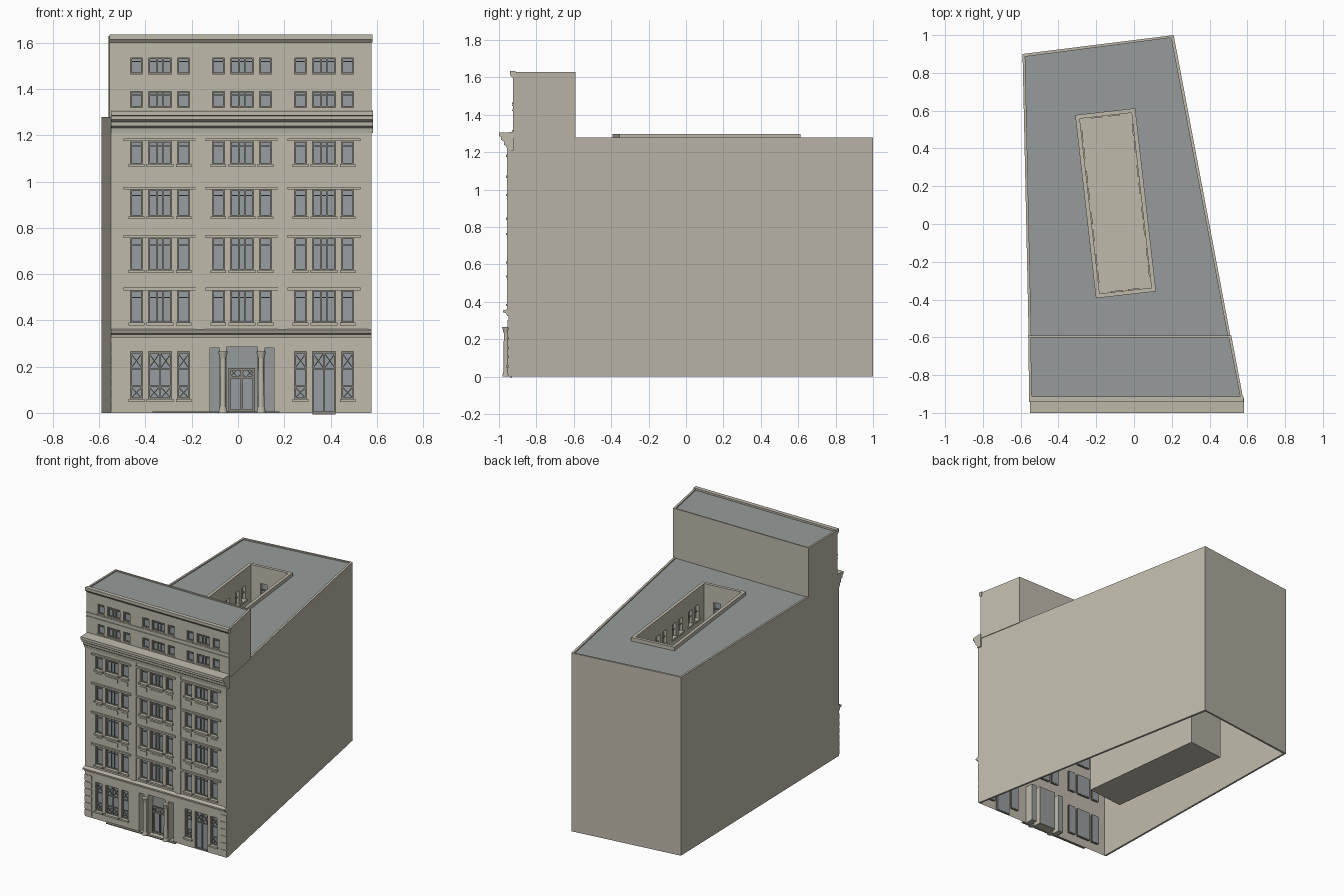
import bpy, bmesh, math
from mathutils import Matrix, Vector

if "Cube" in bpy.data.objects:
    bpy.data.objects.remove(bpy.data.objects["Cube"], do_unlink=True)


def material(name, r, g, b):
    m = bpy.data.materials.new(name)
    m.use_nodes = True
    m.diffuse_color = (r, g, b, 1)
    m.node_tree.nodes["Principled BSDF"].inputs["Base Color"].default_value = (r, g, b, 1)
    return m


STONE = material("stone", 0.52, 0.49, 0.41)
ROOF = material("roof_grey", 0.31, 0.33, 0.325)
GLASS = material("window_glass", 0.31, 0.34, 0.36)
FRAME = material("window_frame", 0.25, 0.24, 0.2)


def finish(bm, name, *mats, matrix=Matrix()):
    bmesh.ops.remove_doubles(bm, verts=bm.verts, dist=1e-5)
    me = bpy.data.meshes.new(name)
    bm.to_mesh(me)
    bm.free()
    for m in mats:
        me.materials.append(m)
    ob = bpy.data.objects.new(name, me)
    ob.matrix_world = matrix
    bpy.context.collection.objects.link(ob)
    return ob


def face(bm, pts, mat=0):
    f = bm.faces.new([bm.verts.new(p) for p in pts])
    f.material_index = mat


def prism(bm, pts, offset):
    """Closed solid: a polygon swept along an offset."""
    a = [Vector(p) for p in pts]
    b = [p + Vector(offset) for p in a]
    tmp = bmesh.new()
    face(tmp, a)
    face(tmp, b[::-1])
    for i in range(len(a)):
        j = (i + 1) % len(a)
        face(tmp, [a[i], b[i], b[j], a[j]])
    bmesh.ops.remove_doubles(tmp, verts=tmp.verts, dist=1e-6)
    bmesh.ops.recalc_face_normals(tmp, faces=tmp.faces)
    for f in tmp.faces:
        face(bm, [v.co for v in f.verts])
    tmp.free()


def box(bm, x0, x1, y0, y1, z0, z1):
    prism(bm, [(x0, y0, z0), (x1, y0, z0), (x1, y0, z1), (x0, y0, z1)], (0, y1 - y0, 0))


def boxes(name, items, mat, matrix=Matrix()):
    bm = bmesh.new()
    for it in items:
        box(bm, *it)
    return finish(bm, name, mat, matrix=matrix)


def bar(bm, p, q, y, w=0.005, d=0.006):
    """Flat bar between two (x, z) points on a plane facing the front."""
    p, q = Vector((p[0], y, p[1])), Vector((q[0], y, q[1]))
    s = (q - p).normalized().cross(Vector((0, 1, 0))) * w / 2
    prism(bm, [p + s, q + s, q - s, p - s], (0, d, 0))


def moulding(name, profile, x0, x1):
    bm = bmesh.new()
    prism(bm, [(x0, y, z) for y, z in profile], (x1 - x0, 0, 0))
    return finish(bm, name, STONE)


def pierced_wall(name, x0, x1, z0, z1, rects, depth, matrix, back=GLASS):
    """Wall sheet facing -y with recessed, coloured openings."""
    bm = bmesh.new()
    xs = sorted({x0, x1, *(v for r in rects for v in r[:2])})
    zs = sorted({z0, z1, *(v for r in rects for v in r[2:])})
    for a, b in zip(xs, xs[1:]):
        for c, d in zip(zs, zs[1:]):
            mx, mz = (a + b) / 2, (c + d) / 2
            if not any(r[0] < mx < r[1] and r[2] < mz < r[3] for r in rects):
                face(bm, [(a, 0, c), (b, 0, c), (b, 0, d), (a, 0, d)])
    for a, b, c, d in rects:
        ring = [(a, c), (b, c), (b, d), (a, d)]
        face(bm, [(x, depth, z) for x, z in ring], 1)
        for (p, q), (r, s) in zip(ring, ring[1:] + ring[:1]):
            face(bm, [(p, 0, q), (p, depth, q), (r, depth, s), (r, 0, s)])
    return finish(bm, name, STONE, back, matrix=matrix)


def side_walls(name, outer, inner, z0, z1):
    """Thick walls along an open plan line."""
    bm = bmesh.new()
    for i in range(len(outer) - 1):
        quad = [outer[i], outer[i + 1], inner[i + 1], inner[i]]
        prism(bm, [(x, y, z0) for x, y in quad], (0, 0, z1 - z0))
    return finish(bm, name, STONE)


T = 0.014
FRONT, ATTIC = -0.95, -0.925
L, R = -0.55, 0.578
BAYS = (-0.337, 0.017, 0.372)
FLOORS = ((0.39, 0.53), (0.617, 0.757), (0.85, 0.965), (1.075, 1.175))
ATTIC_FLOORS = ((1.32, 1.39), (1.465, 1.535))
PARTS = ((-0.128, -0.076), (-0.05, 0.05), (0.076, 0.128))

# Window openings
main_win = [(c + a, c + b, *f) for c in BAYS for a, b in PARTS for f in FLOORS]
attic_win = [(c + a, c + b, *f) for c in BAYS for a, b in PARTS for f in ATTIC_FLOORS]
ground_win = [(c + a, c + b, 0.06, 0.265) for c in (BAYS[0], BAYS[2]) for a, b in PARTS]
ground_win[4] = (*ground_win[4][:2], 0.0, 0.265)

# Entrance openings
portal = [(-0.12, -0.08, 0, 0.28), (-0.05, 0.085, 0, 0.285), (0.115, 0.155, 0, 0.28)]

pierced_wall("front_wall", L, R, 0.3, 1.28, main_win, 0.02, Matrix.Translation((0, FRONT, 0)))
for n, a, b, wins in (("left", L, -0.16, ground_win[:3]), ("right", 0.19, R, ground_win[3:])):
    pierced_wall("ground_wall_" + n, a, b, 0, 0.3, wins, 0.02, Matrix.Translation((0, FRONT, 0)))
pierced_wall("entrance_wall", -0.16, 0.19, 0, 0.3, portal, 0.06,
             Matrix.Translation((0, FRONT, 0)), ROOF)
pierced_wall("attic_front_wall", -0.555, R, 1.28, 1.62, attic_win, 0.015,
             Matrix.Translation((0, ATTIC, 0)))

# Side and back walls
side_walls("main_walls", [(L, FRONT), (-0.59, 0.9), (0.21, 1), (R, FRONT)],
           [(L + T, FRONT), (-0.59 + T, 0.9 - T), (0.21 - T, 1 - T), (R - T, FRONT)], 0, 1.28)
side_walls("attic_walls", [(-0.555, ATTIC), (-0.56, -0.59), (0.515, -0.59), (R, ATTIC)],
           [(-0.555 + T, ATTIC), (-0.56 + T, -0.6), (0.515 - T, -0.6), (R - T, ATTIC)], 1.275, 1.63)

# Roofs, the main one with a hole for the light court
COURT = Matrix.Translation((-0.0975, 0.11, 0)) @ Matrix.Rotation(0.113, 4, 'Z')
CX, CY = 0.142, 0.47
hole = [COURT @ Vector((x, y, 1.272)) for x, y in ((-CX, -CY), (-CX, CY), (CX, CY), (CX, -CY))]
rim = [Vector((x, y, 1.272)) for x, y in ((L, FRONT), (-0.58, 0.895), (0.2, 0.99), (R - 0.008, FRONT))]
bm = bmesh.new()
for i in range(4):
    j = (i + 1) % 4
    face(bm, [rim[i], hole[i], hole[j], rim[j]])
bmesh.ops.recalc_face_normals(bm, faces=bm.faces)
finish(bm, "main_roof", ROOF)
bm = bmesh.new()
face(bm, [(-0.55, ATTIC, 1.622), (0.57, ATTIC, 1.622), (0.508, -0.595, 1.622), (-0.553, -0.595, 1.622)])
finish(bm, "attic_roof", ROOF)

# Light court: floor, walls with windows, coping and sills
boxes("court_floor", [(-CX, CX, -CY, CY, 0.01, 0.02)], STONE, COURT)
for name, angle, half, dist, centres in (
        ("west", math.pi / 2, CY, CX, (-0.33, -0.11, 0.11, 0.33)),
        ("east", -math.pi / 2, CY, CX, (-0.33, -0.11, 0.11, 0.33)),
        ("north", 0, CX, CY, (0,)), ("south", math.pi, CX, CY, (0,))):
    m = COURT @ Matrix.Rotation(angle, 4, 'Z') @ Matrix.Translation((0, dist, 0))
    wins = [(c + s * 0.045 - 0.025, c + s * 0.045 + 0.025, *f)
            for c in centres for s in (-1, 1) for f in FLOORS]
    pierced_wall("court_wall_" + name, -half, half, 0.02, 1.28, wins, 0.02, m)
    boxes("court_sills_" + name, [(a - 0.006, b + 0.006, -0.01, 0.005, z - 0.012, z)
                                  for a, b, z, _ in wins], STONE, m)
    boxes("court_frames_" + name, [(a, b, 0.01, 0.019, (z + t) / 2 - 0.004, (z + t) / 2 + 0.004)
                                   for a, b, z, t in wins], FRAME, m)
    boxes("court_coping_" + name, [(-half - 0.018, half + 0.018, -0.004, 0.018, 1.27, 1.298)], STONE, m)

# Window frames, mullions and transoms
bm = bmesh.new()
for wins, y in ((main_win + ground_win, FRONT + 0.012), (attic_win, ATTIC + 0.007)):
    for a, b, c, d in wins:
        for p, q in (((a, c), (a, d)), ((b, c), (b, d)), ((a, c), (b, c)), ((a, d), (b, d))):
            bar(bm, p, q, y, 0.012)
        if b - a > 0.08:
            mid = (a + b) / 2
            for x in (mid - 0.012, mid + 0.012) if c > 0.3 else (mid,):
                bar(bm, (x, c), (x, d), y, 0.006)
        if c > 0.3:
            t = d - (d - c) * 0.22
            bar(bm, (a, t), (b, t), y, 0.005)
# Crossed lattice panels on the ground floor
for a, b, c, d in ground_win:
    mid = (a + b) / 2
    halves = [(a, mid), (mid, b)] if b - a > 0.08 else [(a, b)]
    for p, q in halves:
        for z0, z1 in ((0.06, 0.115), (0.19, 0.26)):
            if c == 0 and z0 < 0.1:
                continue
            bar(bm, (p, z0), (q, z1), FRONT + 0.012, 0.004)
            bar(bm, (p, z1), (q, z0), FRONT + 0.012, 0.004)
            for z in (z0, z1):
                bar(bm, (p, z), (q, z), FRONT + 0.012, 0.005)
finish(bm, "window_frames", FRAME)

# Sills, lintels and spandrel panels
boxes("sills", [(a - 0.008, b + 0.008, FRONT - 0.012, FRONT, c - 0.012, c)
                for a, b, c, d in main_win + ground_win if c > 0]
      + [(a - 0.004, b + 0.004, ATTIC - 0.006, ATTIC, c - 0.008, c) for a, b, c, d in attic_win], STONE)
boxes("lintels", [(c - 0.158, c + 0.158, FRONT - 0.012, FRONT, t, t + 0.012)
                  for c in BAYS for _, t in FLOORS], STONE)
boxes("spandrel_panels", [(c + a, c + b, FRONT - 0.004, FRONT, z - 0.055, z - 0.027)
                          for c in BAYS for a, b in PARTS for z, _ in FLOORS[1:]], STONE)

# Pilasters between bays and corner blocks
boxes("pilasters", [(a, b, FRONT - 0.006, FRONT, 0.36, 1.21)
                    for a, b in ((-0.183, -0.142), (0.172, 0.212), (0.562, R))], STONE)
boxes("corner_blocks", [(a, b, FRONT - 0.004, FRONT, z, z + 0.042)
                        for a, b in ((L, -0.495), (0.53, R)) for z in (0.01, 0.06, 0.11, 0.16, 0.21, 0.26)], STONE)

# Cornices and string courses
B = ATTIC + 0.002
moulding("main_cornice", [(B, 1.21), (-0.956, 1.21), (-0.96, 1.232), (-0.972, 1.24), (-0.974, 1.258),
                          (-0.99, 1.268), (-0.99, 1.284), (-1, 1.286), (-1, 1.305), (B, 1.308)], L, R + 0.005)
moulding("base_cornice", [(FRONT, 0.325), (-0.957, 0.325), (-0.96, 0.338), (-0.978, 0.345),
                          (-0.978, 0.355), (FRONT, 0.362)], L, R)
moulding("top_cornice", [(-0.912, 1.6), (-0.93, 1.6), (-0.942, 1.615), (-0.942, 1.635), (-0.912, 1.635)], -0.555, R + 0.003)
boxes("attic_bands", [(-0.555, R, ATTIC - 0.005, ATTIC, z, z + 0.008) for z in (1.42, 1.447)], STONE)

# Entrance columns, step and double door
bm = bmesh.new()
for x in (-0.065, 0.1):
    for r0, r1, z, h in ((0.014, 0.012, 0.125, 0.22), (0.02, 0.016, 0.0125, 0.025), (0.013, 0.021, 0.25, 0.03)):
        bmesh.ops.create_cone(bm, cap_ends=True, segments=16, radius1=r0, radius2=r1, depth=h,
                              matrix=Matrix.Translation((x, FRONT - 0.012, z)))
finish(bm, "entrance_columns", STONE)
boxes("entrance_step", [(-0.37, 0.18, FRONT - 0.02, FRONT, 0, 0.005)], FRAME)
boxes("door_glass", [(-0.035, 0.068, FRONT + 0.045, FRONT + 0.05, 0, 0.19)], GLASS)
bm = bmesh.new()
for x in (-0.035, 0.0165, 0.068):
    bar(bm, (x, 0), (x, 0.192), FRONT + 0.036, 0.011, 0.01)
for z in (0.01, 0.155, 0.188):
    bar(bm, (-0.04, z), (0.073, z), FRONT + 0.036, 0.011, 0.01)
for x in (-0.018, 0.0165, 0.051):
    bar(bm, (x - 0.012, 0.16), (x + 0.012, 0.184), FRONT + 0.037, 0.004)
    bar(bm, (x - 0.012, 0.184), (x + 0.012, 0.16), FRONT + 0.037, 0.004)
finish(bm, "door_frame", FRAME)
